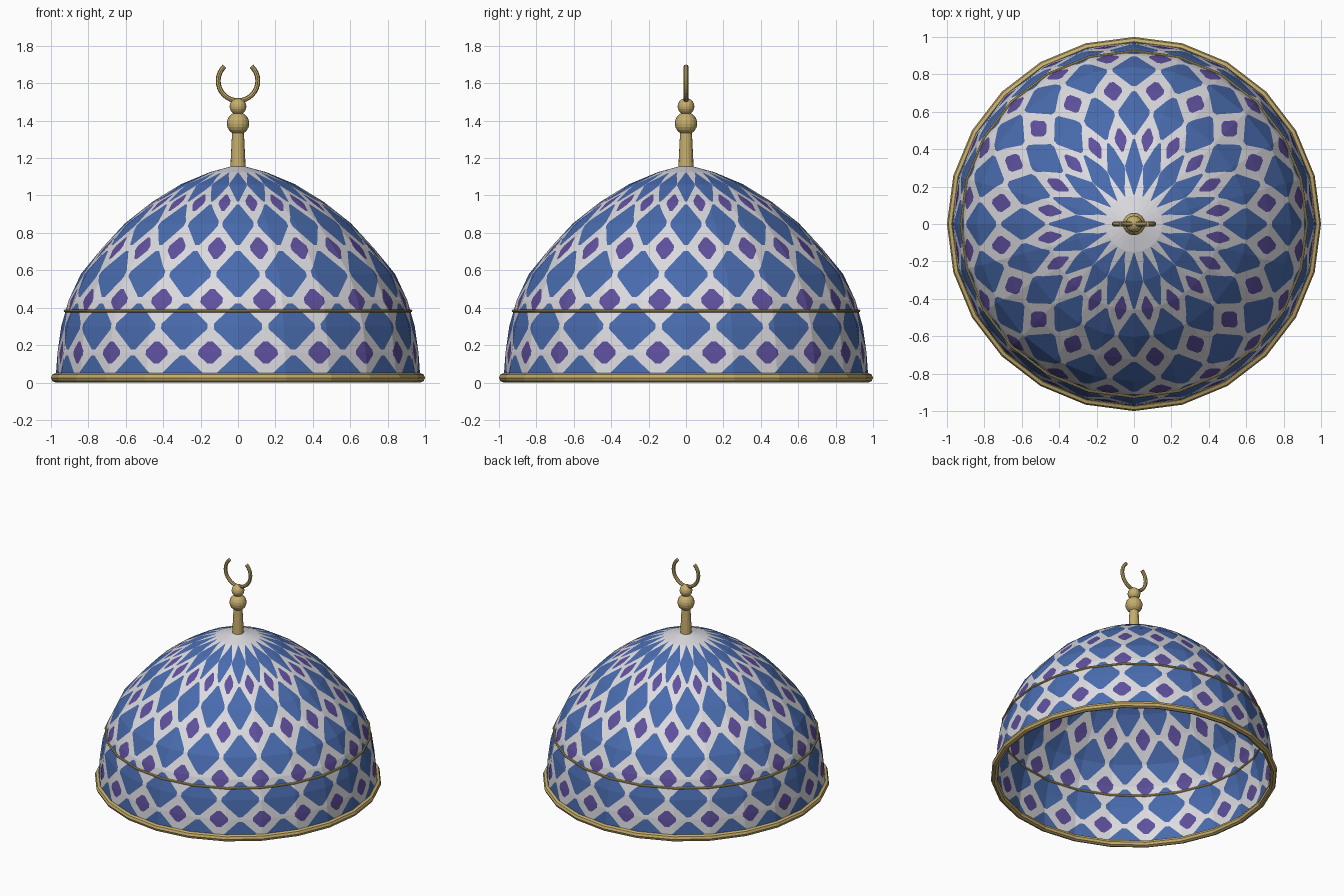
import bpy, bmesh, math
from mathutils import Vector

if "Cube" in bpy.data.objects:
    bpy.data.objects.remove(bpy.data.objects["Cube"])


def material(name, rgb):
    m = bpy.data.materials.new(name)
    m.diffuse_color = (*rgb, 1)
    m.use_nodes = True
    m.node_tree.nodes["Principled BSDF"].inputs["Base Color"].default_value = m.diffuse_color
    return m


white = material("white_tile", (0.71, 0.71, 0.75))
blue = material("blue_tile", (0.066, 0.147, 0.42))
purple = material("purple_tile", (0.115, 0.08, 0.34))
gold = material("gold", (0.56, 0.42, 0.15))


def make_object(bm, name, mats):
    me = bpy.data.meshes.new(name)
    bm.to_mesh(me)
    bm.free()
    for m in mats:
        me.materials.append(m)
    ob = bpy.data.objects.new(name, me)
    bpy.context.collection.objects.link(ob)
    return ob


# Dome profile (radius, height); even levels centre blue tiles, odd levels purple
PROFILE = [(0.975, 0.02), (0.965, 0.16), (0.945, 0.30), (0.905, 0.44), (0.84, 0.58),
           (0.725, 0.72), (0.605, 0.85), (0.46, 0.965), (0.305, 1.06), (0.15, 1.125),
           (0.0, 1.165)]
SIDES, REPEATS = 24, 20
STEP = 360 / SIDES       # facet angle
HALF = 180 / REPEATS     # half a tile repeat


def quarter_cell(s, t):
    """Tile pieces from a blue centre (0,0) to a purple centre (1,1)."""
    p, d, b = 0.42, 0.09, s - t
    low = [(t, 0), (1, 0), (1, 1 - p), (1 - d, 1 - p), (t, b)]
    return [
        (1, [(0, 0), (t, 0), (t, b), (b, t), (0, t)]),
        (0, low),
        (0, [(v, u) for u, v in low]),
        (0, [(t, b), (1 - d, 1 - p), (1 - p, 1 - d), (b, t)]),
        (2, [(1, 1), (1 - p, 1), (1 - p, 1 - d), (1 - d, 1 - p), (1, 1 - p)]),
    ]


# Tile pattern laid out flat: x = azimuth in degrees, y = profile level
bm = bmesh.new()
for row in range(9):
    pieces = quarter_cell(1.05, 0.97) if row >= 7 else quarter_cell(0.98, 0.88)
    for col in range(2 * REPEATS):
        for mat, pts in pieces:
            vs = []
            for u, v in pts:
                x = col + (1 - u if col % 2 else u)
                y = row + (1 - v if row % 2 else v)
                vs.append(bm.verts.new((x * HALF, y, 0)))
            f = bm.faces.new(vs)
            f.material_index = 0 if (mat == 2 and row == 8) else mat
# Plain white cap
for col in range(2 * REPEATS):
    a, b = col * HALF, (col + 1) * HALF
    bm.faces.new([bm.verts.new(c) for c in ((a, 9, 0), (b, 9, 0), (b, 10, 0), (a, 10, 0))])
bmesh.ops.remove_doubles(bm, verts=bm.verts, dist=1e-4)
bm.normal_update()
bmesh.ops.reverse_faces(bm, faces=[f for f in bm.faces if f.normal.z < 0])

# Cut along the facet edges, then wrap the sheet onto the faceted dome
for i in range(1, SIDES):
    bmesh.ops.bisect_plane(bm, geom=bm.verts[:] + bm.edges[:] + bm.faces[:], dist=1e-4,
                           plane_co=(i * STEP, 0, 0), plane_no=(1, 0, 0))
for v in bm.verts:
    az, lev = v.co.x, v.co.y
    k = min(int(lev + 1e-5), len(PROFILE) - 2)
    r, z = Vector(PROFILE[k]).lerp(Vector(PROFILE[k + 1]), lev - k)
    off = az - (math.floor(az / STEP) + 0.5) * STEP
    r *= math.cos(math.radians(STEP / 2)) / math.cos(math.radians(off))
    a = math.radians(az)
    v.co = (r * math.cos(a), r * math.sin(a), z)
bmesh.ops.remove_doubles(bm, verts=bm.verts, dist=1e-5)
make_object(bm, "tiled_dome", [white, blue, purple])


def sweep(name, centres, outs, ups, radius, sides, closed):
    """Round tube along a list of points."""
    bm = bmesh.new()
    rings = []
    for c, o, w in zip(centres, outs, ups):
        rings.append([bm.verts.new(c + radius * (math.cos(j * math.tau / sides) * o +
                                                 math.sin(j * math.tau / sides) * w))
                      for j in range(sides)])
    n = len(rings)
    for i in range(n if closed else n - 1):
        p, q = rings[i], rings[(i + 1) % n]
        for j in range(sides):
            k = (j + 1) % sides
            bm.faces.new((p[j], q[j], q[k], p[k]))
    if not closed:
        bm.faces.new(rings[0])
        bm.faces.new(rings[-1])
    bmesh.ops.recalc_face_normals(bm, faces=bm.faces)
    return make_object(bm, name, [gold])


def hoop(name, radius, z, tube):
    dirs = [Vector((math.cos(i * math.tau / SIDES), math.sin(i * math.tau / SIDES), 0))
            for i in range(SIDES)]
    sweep(name, [d * radius + Vector((0, 0, z)) for d in dirs], dirs,
          [Vector((0, 0, 1))] * SIDES, tube, 8, True)


# Gold base rim and thin band
hoop("base_rim", 0.975, 0.025, 0.025)
hoop("thin_band", 0.924, 0.383, 0.008)

# Finial stem
bm = bmesh.new()
bmesh.ops.create_cone(bm, cap_ends=True, segments=16, radius1=0.041, radius2=0.031, depth=0.2)
bmesh.ops.translate(bm, verts=bm.verts, vec=(0, 0, 1.25))
make_object(bm, "finial_stem", [gold])

# Finial balls
for name, z, r in (("lower_ball", 1.385, 0.06), ("upper_ball", 1.475, 0.045)):
    bm = bmesh.new()
    bmesh.ops.create_uvsphere(bm, u_segments=16, v_segments=10, radius=r)
    bmesh.ops.translate(bm, verts=bm.verts, vec=(0, 0, z))
    make_object(bm, name, [gold])

# Crescent, open at the top
N = 24
dirs = []
for i in range(N + 1):
    a = math.radians(133 + 274 * i / N)
    dirs.append(Vector((math.cos(a), 0, math.sin(a))))
sweep("crescent", [d * 0.106 + Vector((0, 0, 1.613)) for d in dirs], dirs,
      [Vector((0, 1, 0))] * (N + 1), 0.013, 8, False)
